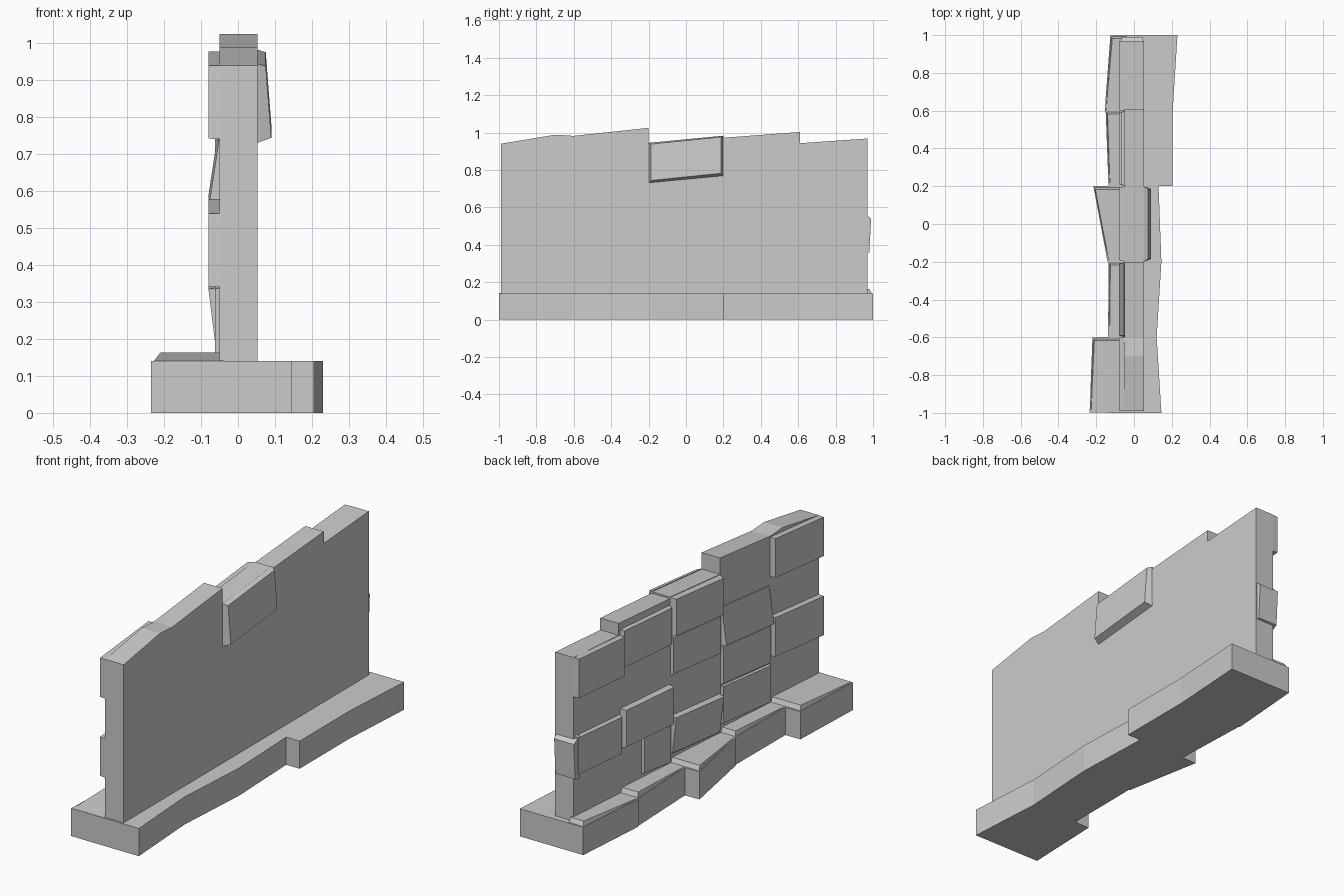
import bpy, bmesh

if "Cube" in bpy.data.objects:
    bpy.data.objects.remove(bpy.data.objects["Cube"])

LEN = 0.4                       # length of one masonry column
COLS = [-1.0, -0.6, -0.2, 0.2, 0.6]


def make(name, verts, faces):
    me = bpy.data.meshes.new(name)
    bm = bmesh.new()
    vs = [bm.verts.new(v) for v in verts]
    for f in faces:
        bm.faces.new([vs[i] for i in f])
    bmesh.ops.recalc_face_normals(bm, faces=bm.faces)
    bm.to_mesh(me)
    bm.free()
    ob = bpy.data.objects.new(name, me)
    bpy.context.collection.objects.link(ob)
    return ob


def prism(name, ring_a, ring_b):
    """Solid between two matching rings of points."""
    n = len(ring_a)
    faces = [list(range(n)), list(range(n, 2 * n))]
    faces += [[i, (i + 1) % n, n + (i + 1) % n, n + i] for i in range(n)]
    return make(name, ring_a + ring_b, faces)


def brick(name, y0, y1, z0, z1, x_in, x_bot, x_top, rise=0.035, b=0.01):
    """Sloping brick on a wall face, outer face slightly inset."""
    def ring(xb, xt, i):
        return [(xb, y0 + i, z0 + i), (xb, y1 - i, z0 + rise + i),
                (xt, y1 - i, z1 + rise - i / 2), (xt, y0 + i, z1 - i / 2)]
    return prism(name, ring(x_in, x_in, 0), ring(x_bot, x_top, b))


# stepped footing, following its plan outline
left = [(-0.235, -0.22), (-0.137, -0.135), (-0.14, -0.215), (-0.135, -0.15), (-0.155, -0.125)]
right = [(0.145, -1), (0.12, -0.6), (0.145, -0.2), (0.13, 0.2), (0.205, 0.2), (0.205, 0.6), (0.23, 1)]
plan = list(right)
for y, (lo, hi) in reversed(list(zip(COLS, left))):
    plan += [(hi, y + LEN), (lo, y + 0.001)]
prism("footing", [(x, y, 0) for x, y in plan], [(x, y, 0.14) for x, y in plan])

# sloping stone tops on the left half of the footing
for i, (y, (lo, hi)) in enumerate(zip(COLS, left)):
    a, c = y + 0.003, y + LEN - 0.003
    e = c - 0.015
    prism("footing_top_%d" % i,
          [(lo + .003, a, .13), (hi + .003, c, .13), (-.04, c, .13), (-.04, a, .13)],
          [(lo + .008, a, .141), (hi + .01, e, .163), (-.04, e, .163), (-.04, a, .141)])

# wall core with broken top line
top = [(-0.99, 0.94), (-0.7, 0.988), (-0.6, 0.982), (-0.2, 1.025), (-0.2, 0.942), (0.2, 0.98),
       (0.2, 0.972), (0.61, 1.003), (0.61, 0.943), (0.97, 0.968)]
side = [(-0.99, 0.13)] + top + [(0.97, 0.13)]
prism("wall_core", [(-0.05, y, z) for y, z in side], [(0.053, y, z) for y, z in side])

# bricks on the left face: (bottom x, top x) per row, from the lowest row up
P, R, N = (-0.08, -0.08), None, (-0.062, -0.062)
bricks = [
    [R, P, R, P],
    [N, N, (-0.08, -0.052), R],
    [(-0.057, -0.08), R, N, P],
    [N, P, R, (-0.07, -0.07)],
    [R, (-0.07, -0.07), R, P],
]
for c, (y, rows) in enumerate(zip(COLS, bricks)):
    y0, y1 = max(y, -0.99), min(y + LEN, 0.97)
    for r, d in enumerate(rows):
        if d:
            z0 = 0.14 + 0.2 * r
            end = 0.43 if (c, r) == (3, 0) else y1
            rise = 0.028 if c > 2 else 0.038
            brick("brick_%d_%d" % (c, r), y0, end, z0, z0 + 0.2, -0.045, d[0], d[1], rise,
                  0.002 if d is P and c in (0, 4) else 0.01)

# brick bulging from the back end of the wall
prism("end_brick", [(-.07, .95, .35), (.05, .95, .35), (.05, .95, .57), (-.07, .95, .57)],
      [(-.065, .98, .36), (.045, .98, .36), (.045, .99, .54), (-.065, .99, .54)])

# single projecting stone on the right face
brick("right_stone", -0.2, 0.2, 0.73, 0.945, 0.05, 0.09, 0.075, 0.038, 0.014)
